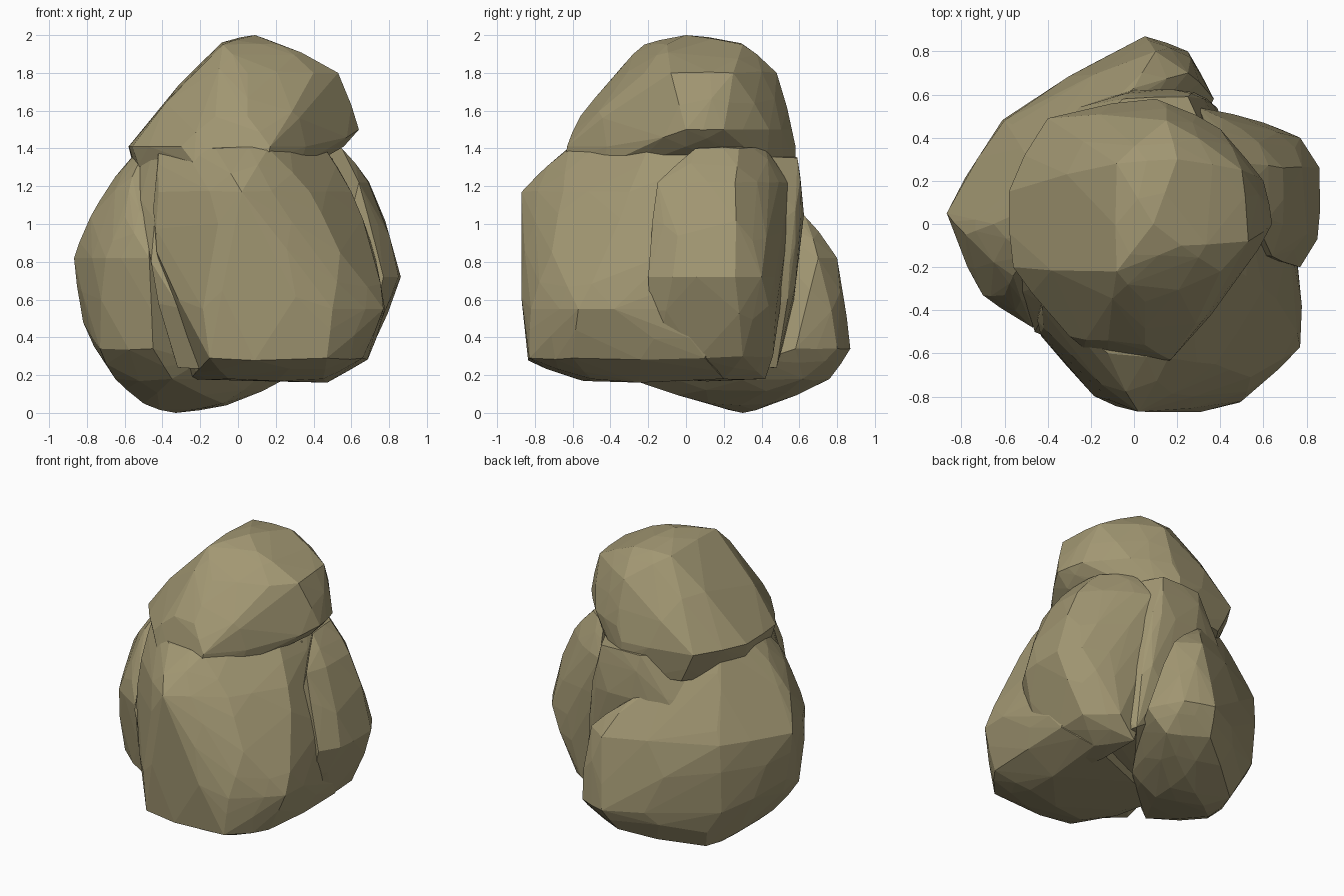
import bpy, bmesh, random

if "Cube" in bpy.data.objects:
    bpy.data.objects.remove(bpy.data.objects["Cube"])
random.seed(4)

mat = bpy.data.materials.new("sandstone")
mat.diffuse_color = (0.36, 0.31, 0.17, 1)
mat.use_nodes = True
mat.node_tree.nodes["Principled BSDF"].inputs["Base Color"].default_value = mat.diffuse_color


def hull(points):
    bm = bmesh.new()
    for p in points:
        bm.verts.new(p)
    bmesh.ops.convex_hull(bm, input=bm.verts[:])
    bmesh.ops.delete(bm, geom=[v for v in bm.verts if not v.link_faces], context='VERTS')
    bmesh.ops.recalc_face_normals(bm, faces=bm.faces[:])
    return bm


def boulder(name, sections):
    """Convex stone through horizontal sections {z: [(x, y), ...]}, with chipped edges."""
    bm = hull([(x, y, z) for z, ring in sections.items() for x, y in ring])
    pts = [v.co.copy() for v in bm.verts]
    for e in bm.edges:
        n = sum((f.normal for f in e.link_faces), e.verts[0].co * 0)
        if e.calc_length() > 0.2 and n.length > 0.1 and e.calc_face_angle(0) > 0.12:
            t = random.uniform(0.35, 0.65)
            p = e.verts[0].co.lerp(e.verts[1].co, t)
            pts.append(p + n.normalized() * e.calc_length() * random.uniform(0.01, 0.04))
    bm.free()
    # keep the stone inside the overall size
    for p in pts:
        p.x = max(-0.868, min(0.862, p.x))
        p.y = max(-0.872, min(0.872, p.y))
        p.z = max(0.0, min(2.0, p.z))
    bm = hull(pts)
    bmesh.ops.dissolve_limit(bm, angle_limit=0.03, verts=bm.verts[:], edges=bm.edges[:])
    me = bpy.data.meshes.new(name)
    bm.to_mesh(me)
    bm.free()
    me.materials.append(mat)
    ob = bpy.data.objects.new(name, me)
    bpy.context.collection.objects.link(ob)
    return ob


# Front block with the broad flat face
rock = boulder("rock", {
    .18: [(-.05, -.58), (.45, -.5), (.5, .2), (-.25, -.1)],
    .29: [(-.15, -.81), (.47, -.83), (.66, -.6), (.69, .1)],
    .55: [(.5, -.82), (.77, -.57), (.75, -.1)],
    .85: [(-.43, -.52), (-.2, -.75), (.54, -.71), (.71, -.4), (.7, .2)],
    1.17: [(.02, -.87), (-.42, -.48), (.38, -.65), (.6, -.3)],
    1.4: [(-.42, -.35), (-.12, -.6), (.16, -.62), (.46, -.2), (.45, .3), (-.3, .3)],
})

# Large stone at the left and back
back_stone = boulder("back_stone", {
    0: [(-.33, .3)],
    .05: [(-.5, .15), (-.08, .12), (-.05, .45), (-.45, .42)],
    .18: [(-.65, -.05), (-.35, -.3), (0, .76), (.25, .62), (-.5, .48), (.1, .1)],
    .34: [(-.73, -.22), (-.6, .46), (.05, .87), (.25, .8), (.37, .58), (-.45, -.43)],
    .48: [(-.82, .05)],
    .82: [(-.87, .05), (-.7, -.33), (-.47, -.48), (-.6, .48), (.1, .8), (.25, .7)],
    1.04: [(-.78, -.05), (-.6, -.33), (-.5, .42), (0, .63)],
    1.25: [(-.65, 0), (-.56, -.24)],
    1.38: [(-.54, .05), (-.5, -.15), (-.45, .25)],
})

# Shoulder stone at the right
right_stone = boulder("right_stone", {
    .18: [(.4, -.1), (.5, .2), (.35, .42)],
    .3: [(.66, -.15), (.68, .3), (.5, .46)],
    .72: [(.77, -.2), (.85, -.07), (.86, .26), (.77, .4), (.6, .47), (.35, .5)],
    1.22: [(.64, -.15), (.69, .0), (.69, .26), (.5, .44), (.3, .54)],
    1.4: [(.55, .05), (.53, .28), (.35, .42)],
})

# Core filling the grooves between the stones
core_stone = boulder("core_stone", {
    .24: [(-.32, -.45), (.38, .48), (.5, 0), (-.1, -.6)],
    .8: [(-.46, -.5), (.37, .55), (-.4, .5), (.6, 0)],
    1.05: [(.28, .61), (0, .62)],
    1.35: [(-.52, -.18), (-.52, .15), (.25, .59), (-.05, .58), (.5, 0), (-.4, -.38)],
})

# Head stone overhanging the others
head_stone = boulder("head_stone", {
    1.2: [(-.12, -.63), (.12, -.63), (-.52, .1), (-.3, .48), (.1, .57), (-.47, -.2)],
    1.41: [(-.3, -.52), (.17, -.63), (.46, -.27), (.56, 0), (.1, .58), (-.4, .49),
           (-.58, .15), (-.56, -.2)],
    1.5: [(.64, 0), (.6, .2), (.4, .44), (.15, .56)],
    1.57: [(.05, -.56), (-.12, -.54)],
    1.8: [(.53, -.08), (.5, .25), (.15, .48), (-.15, .36), (-.23, 0), (.05, -.36), (.4, -.22)],
    1.95: [(-.08, .28), (-.08, -.22), (.2, .3), (.22, -.1)],
    2.0: [(.09, 0)],
})

# Fuse the stones into one rock
stones = (back_stone, right_stone, core_stone, head_stone)
for stone in stones:
    m = rock.modifiers.new("fuse_" + stone.name, 'BOOLEAN')
    m.operation, m.solver, m.object = 'UNION', 'EXACT', stone
dg = bpy.context.evaluated_depsgraph_get()
rock.data = bpy.data.meshes.new_from_object(rock.evaluated_get(dg))
rock.modifiers.clear()
for stone in stones:
    bpy.data.objects.remove(stone, do_unlink=True)
